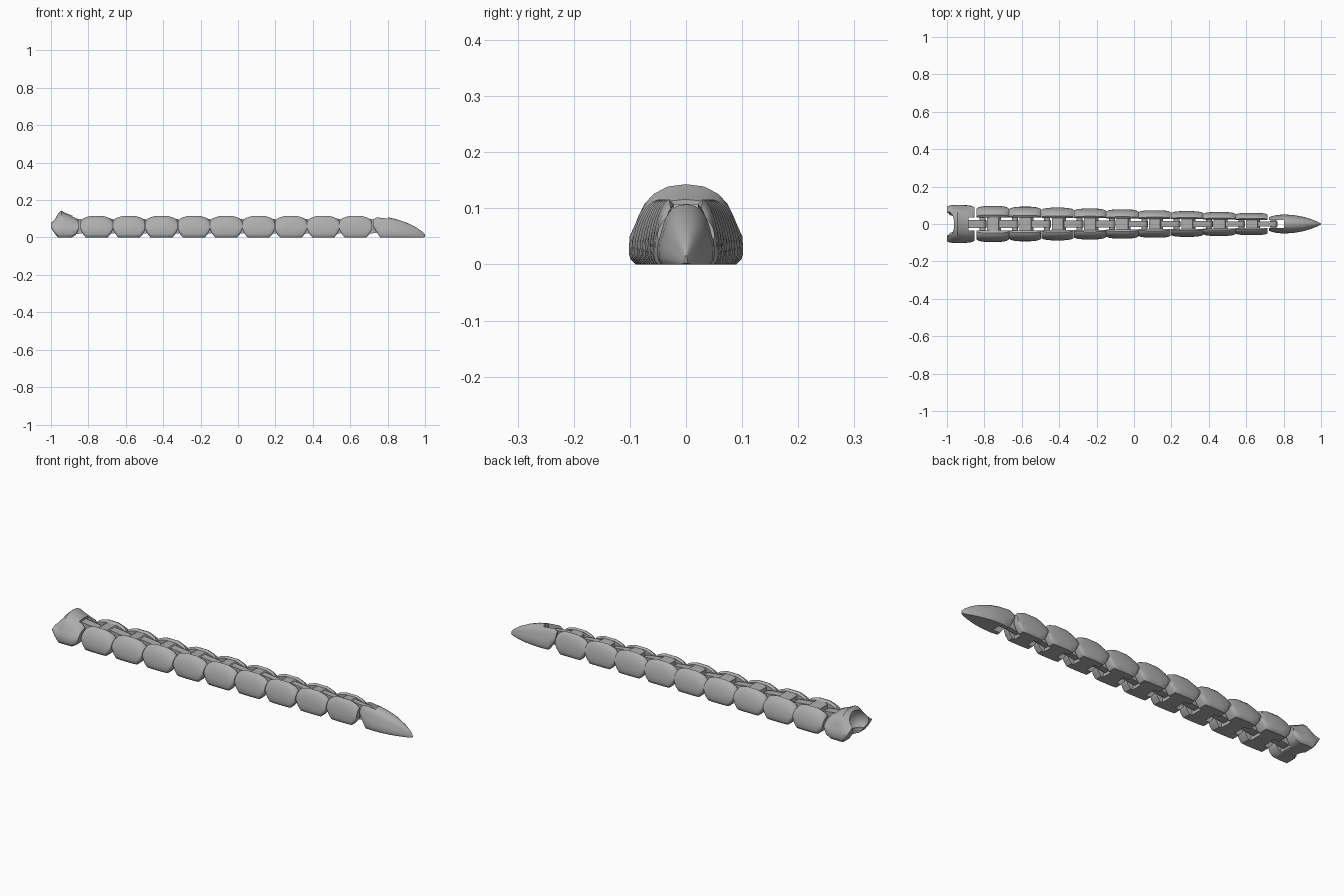
import bpy, bmesh, math
from mathutils import Vector

cube = bpy.data.objects.get("Cube")
if cube:
    bpy.data.objects.remove(cube)

grey = bpy.data.materials.new("plain_grey")
grey.use_nodes = True
COLOUR = (0.42, 0.42, 0.42, 1)
grey.diffuse_color = COLOUR
grey.node_tree.nodes["Principled BSDF"].inputs["Base Color"].default_value = COLOUR


def finish(bm, name):
    bmesh.ops.recalc_face_normals(bm, faces=bm.faces)
    mesh = bpy.data.meshes.new(name)
    bm.to_mesh(mesh)
    bm.free()
    obj = bpy.data.objects.new(name, mesh)
    bpy.context.collection.objects.link(obj)
    mesh.materials.append(grey)
    return obj


def smooth(obj, degrees=32):
    bpy.ops.object.select_all(action='DESELECT')
    obj.select_set(True)
    bpy.context.view_layer.objects.active = obj
    bpy.ops.object.shade_smooth_by_angle(angle=math.radians(degrees))


def add_loft(bm, rings):
    rows = [[bm.verts.new(p) for p in ring] for ring in rings]
    n = len(rows[0])
    for a, b in zip(rows, rows[1:]):
        for i in range(n):
            j = (i + 1) % n
            bm.faces.new((a[i], a[j], b[j], b[i]))
    bm.faces.new(rows[0])
    bm.faces.new(rows[-1])


def add_prism(bm, profile, half):
    """Side profile (x, z) thickened evenly across y."""
    add_loft(bm, [[(x, y, z) for x, z in profile] for y in (-half, half)])


# Outer wall: share of half width, share of height, bottom to top
WALL = [(0.88, 0), (0.97, 0.07), (1, 0.16), (0.985, 0.35), (0.93, 0.55),
        (0.86, 0.7), (0.76, 0.85), (0.62, 0.96), (0.5, 1)]
DOME = WALL[:4] + [(0.9, 0.48), (0.82, 0.62), (0.72, 0.76), (0.56, 0.88), (0.32, 0.97), (0, 1)]
# Lobe stations: x, width share, underside, top
LOBE = [(-0.086, 0.86, 0.042, 0.086), (-0.074, 0.93, 0.018, 0.101), (-0.058, 0.97, 0, 0.108),
        (-0.03, 1, 0, 0.116), (0.03, 1, 0, 0.116), (0.058, 0.97, 0, 0.108),
        (0.074, 0.93, 0.018, 0.101), (0.086, 0.86, 0.042, 0.086)]


def add_lobes(bm, cx, width, inner):
    for side in (-1, 1):
        rings = []
        for x, share, low, top in LOBE:
            ring = [(cx + x, side * max(width * share * w, inner + 0.002),
                     low + (top - low) * h) for w, h in WALL]
            ring += [(cx + x, side * inner, top - 0.008), (cx + x, side * inner, low)]
            rings.append(ring)
        add_loft(bm, rings)


def add_tongue(bm, start, pivot, half, pin_half):
    """Hinge tongue with a cross pin for the following link."""
    r = 0.034
    end = [(pivot + r * 0.6 * math.sin(a), 0.06 + r * math.cos(a))
           for a in [math.pi * i / 8 for i in range(9)]]
    add_prism(bm, [(start, 0.104)] + end + [(start, 0.014)], half)
    pin = [(pivot + 0.016 * math.cos(a), 0.06 + 0.016 * math.sin(a))
           for a in [math.tau * i / 12 for i in range(12)]]
    add_prism(bm, pin, pin_half)


# Nine hinged links narrowing toward the tip
PITCH, FIRST = 0.173, -0.755
for i in range(9):
    cx = FIRST + PITCH * i
    width = 0.097 - 0.0047 * i
    inner = 0.036 * width / 0.097
    bm = bmesh.new()
    add_lobes(bm, cx, width, inner)
    bridge = [(-0.03, 0), (-0.03, 0.1), (-0.015, 0.108), (0.03, 0.108), (0.045, 0.09), (0.045, 0)]
    add_prism(bm, [(cx + x, z) for x, z in bridge], inner + 0.003)
    add_tongue(bm, cx + 0.03, cx + 0.118, inner * 0.58, inner + 0.004)
    smooth(finish(bm, f"link_{i + 1}"))


def section(x, width, low, top, outline):
    right = [(x, width * w, low + (top - low) * h) for w, h in outline]
    return right + [(x, -y, z) for x, y, z in reversed(right[:-1])]


def carve(obj, cutters):
    for cutter in cutters:
        cutter.hide_render = True
        mod = obj.modifiers.new("cut", 'BOOLEAN')
        mod.operation, mod.solver, mod.object = 'DIFFERENCE', 'EXACT', cutter
    bpy.context.view_layer.update()
    done = obj.evaluated_get(bpy.context.evaluated_depsgraph_get())
    mesh = bpy.data.meshes.new_from_object(done)
    obj.modifiers.clear()
    obj.data = mesh
    for cutter in cutters:
        bpy.data.objects.remove(cutter)


def box_cutter(x0, x1, half):
    bm = bmesh.new()
    add_prism(bm, [(x0, -0.1), (x1, -0.1), (x1, 0.3), (x0, 0.3)], half)
    return finish(bm, "slot_cutter")


# Socket end: hooded dome hollowed by a ball socket
bm = bmesh.new()
stations = [(-1, 0.093, 0.052, 0.085), (-0.985, 0.099, 0.028, 0.103), (-0.963, 0.102, 0, 0.127),
            (-0.945, 0.102, 0, 0.143), (-0.92, 0.102, 0, 0.13), (-0.89, 0.1, 0, 0.118),
            (-0.868, 0.097, 0.012, 0.109), (-0.852, 0.09, 0.04, 0.09)]
add_loft(bm, [section(*s, DOME) for s in stations])
socket = finish(bm, "socket_end")

bm = bmesh.new()
bmesh.ops.create_uvsphere(bm, u_segments=32, v_segments=16, radius=0.066)
bmesh.ops.translate(bm, verts=bm.verts, vec=Vector((-0.997, 0, 0.072)))
ball = finish(bm, "ball_cutter")
bm = bmesh.new()
bmesh.ops.create_cone(bm, cap_ends=True, segments=32, radius1=0.05, radius2=0.05, depth=0.5)
bmesh.ops.translate(bm, verts=bm.verts, vec=Vector((-0.997, 0, 0.1)))
carve(socket, [ball, finish(bm, "mouth_cutter"), box_cutter(-0.885, -0.8, 0.036)])
smooth(socket)
bm = bmesh.new()
add_tongue(bm, -0.89, -0.81, 0.021, 0.04)
smooth(finish(bm, "socket_tongue"))

# Pointed tip with a forked root
bm = bmesh.new()
stations = [(0.722, 0.036, 0.06, 0.104), (0.74, 0.043, 0.03, 0.115), (0.76, 0.047, 0, 0.114),
            (0.8, 0.051, 0, 0.108), (0.85, 0.048, 0, 0.097), (0.9, 0.04, 0, 0.08),
            (0.95, 0.025, 0, 0.056), (0.985, 0.011, 0, 0.032), (1, 0.002, 0.002, 0.016)]
add_loft(bm, [section(*s, DOME) for s in stations])
tip = finish(bm, "tail_tip")
carve(tip, [box_cutter(0.7, 0.803, 0.021)])
smooth(tip)
